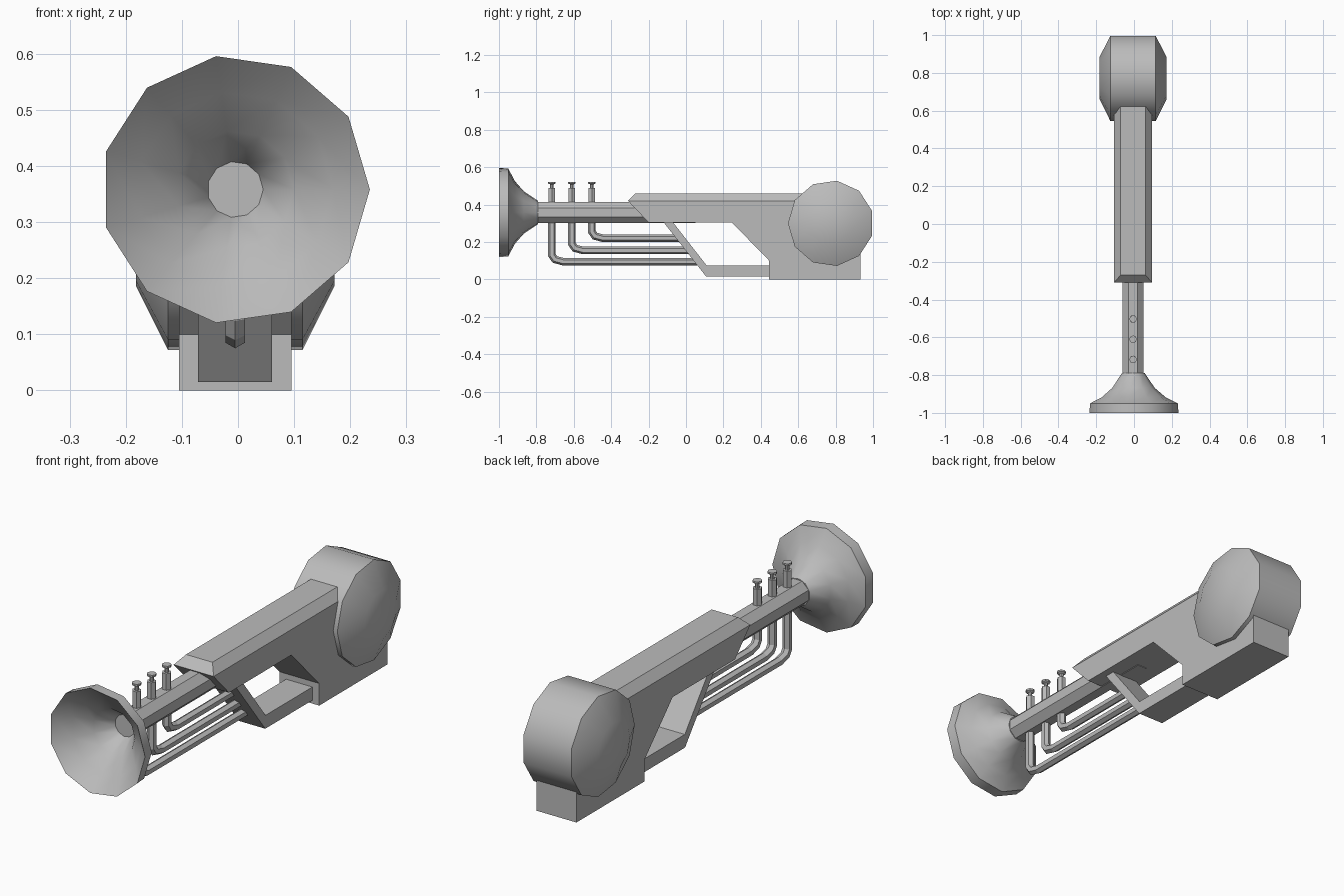
import bpy, bmesh, math
from mathutils import Vector

if "Cube" in bpy.data.objects:
    bpy.data.objects.remove(bpy.data.objects["Cube"])

CX = -0.005          # centre plane of the model
AXIS_Z = 0.358       # height of the horn axis
X, Y, Z = Vector((1, 0, 0)), Vector((0, 1, 0)), Vector((0, 0, 1))

grey = bpy.data.materials.new("plain grey")
grey.use_nodes = True
grey.diffuse_color = (0.5, 0.5, 0.5, 1)
grey.node_tree.nodes["Principled BSDF"].inputs["Base Color"].default_value = (0.5, 0.5, 0.5, 1)


def finish(name, bm, smooth=None):
    bmesh.ops.recalc_face_normals(bm, faces=bm.faces)
    mesh = bpy.data.meshes.new(name)
    bm.to_mesh(mesh)
    bm.free()
    mesh.materials.append(grey)
    ob = bpy.data.objects.new(name, mesh)
    bpy.context.collection.objects.link(ob)
    if smooth:
        bpy.ops.object.select_all(action='DESELECT')
        ob.select_set(True)
        bpy.context.view_layer.objects.active = ob
        bpy.ops.object.shade_smooth_by_angle(angle=math.radians(smooth))
    return ob


def skin(bm, rings):
    """Join rings of vertices; a one-vertex ring is a tip, other ends are capped."""
    for a, b in zip(rings, rings[1:]):
        n = max(len(a), len(b))
        for i in range(n):
            j = (i + 1) % n
            if len(b) == 1:
                bm.faces.new((a[i], a[j], b[0]))
            else:
                bm.faces.new((a[i], a[j], b[j], b[i]))
    for end in (rings[0], rings[-1]):
        if len(end) > 2:
            bm.faces.new(end)


def lathe(name, centre, u, v, profile, sides, phase=0, smooth=None):
    """Turn (radius, distance) pairs about the axis through centre."""
    bm = bmesh.new()
    w = Vector([abs(c) for c in u.cross(v)])
    rings = []
    for r, t in profile:
        ring = []
        for i in range(sides if r else 1):
            a = math.radians(phase) + math.tau * i / sides
            ring.append(bm.verts.new(Vector(centre) + r * (math.cos(a) * u + math.sin(a) * v) + t * w))
        rings.append(ring)
    skin(bm, rings)
    return finish(name, bm, smooth)


def prism(name, outline, half):
    """Extrude a (y, z) outline across the width."""
    bm = bmesh.new()
    skin(bm, [[bm.verts.new((CX + s * half, y, z)) for y, z in outline] for s in (-1, 1)])
    return finish(name, bm)


def pipe(name, path, radius, sides=6):
    """Sweep a polygon along a (y, z) path with mitred bends."""
    bm = bmesh.new()
    pts = [Vector((CX, y, z)) for y, z in path]
    rings = []
    for i, p in enumerate(pts):
        before = (p - pts[i - 1]).normalized() if i else None
        after = (pts[i + 1] - p).normalized() if i < len(pts) - 1 else before
        before = before or after
        tangent = (before + after).normalized()
        normal = X.cross(tangent) / tangent.dot(after)
        rings.append([bm.verts.new(p + radius * (math.cos(a) * normal + math.sin(a) * X))
                      for a in (math.tau * k / sides for k in range(sides))])
    skin(bm, rings)
    return finish(name, bm)


# Flared bell: outside, rim, then inside down to the throat
lathe("horn_bell", (CX, 0, AXIS_Z), X, Z,
      [(0.062, -0.79), (0.115, -0.868), (0.172, -0.917), (0.238, -0.95), (0.24, -1),
       (0.175, -0.935), (0.105, -0.88), (0.05, -0.8), (0, -0.62)], 11, smooth=40)

# Main tube
lathe("main_tube", (CX, 0, AXIS_Z), X, Z, [(0.06, -0.8), (0.06, 0.05)], 8, 22.5)

# Valves on top and bent pipes below
for n, (y, z, end) in enumerate([(-0.717, 0.095, 0.06), (-0.61, 0.155, 0.015), (-0.503, 0.22, -0.035)], 1):
    pipe(f"bent_pipe_{n}", [(y, 0.33), (y, z + 0.035), (y + 0.016, z + 0.012),
                            (y + 0.06, z), (end, z)], 0.02)
    lathe(f"valve_body_{n}", (CX, y, 0.39), X, Y, [(0.02, 0), (0.02, 0.098)], 6)
    lathe(f"valve_button_{n}", (CX, y, 0.48), X, Y,
          [(0.009, 0), (0.009, 0.028), (0.02, 0.033), (0.02, 0.042)], 8)

# Receiver and grip in one side outline
prism("receiver_and_grip",
      [(-0.31, 0.42), (-0.2, 0.305), (0.245, 0.305), (0.445, 0.1), (0.445, 0),
       (0.933, 0), (0.933, 0.2), (0.7, 0.42)], 0.1)

# Bevelled top of the receiver
bm = bmesh.new()
skin(bm, [[bm.verts.new((CX + sx * half, y, z)) for sx, y in ((-1, front), (1, front), (1, 0.65), (-1, 0.65))]
          for half, front, z in ((0.1, -0.31, 0.42), (0.066, -0.27, 0.46))])
finish("receiver_top", bm)

# Slanted guard below the receiver
prism("lower_guard",
      [(-0.12, 0.306), (0.108, 0.015), (0.45, 0.015), (0.45, 0.075), (0.11, 0.075), (-0.07, 0.306)], 0.066)

# Drum at the rear with domed caps
lathe("rear_drum", (CX, 0.775, 0.3), -Y, Z,
      [(0.115, -0.177), (0.23, -0.12), (0.23, 0.12), (0.115, 0.177)], 11, smooth=40)
